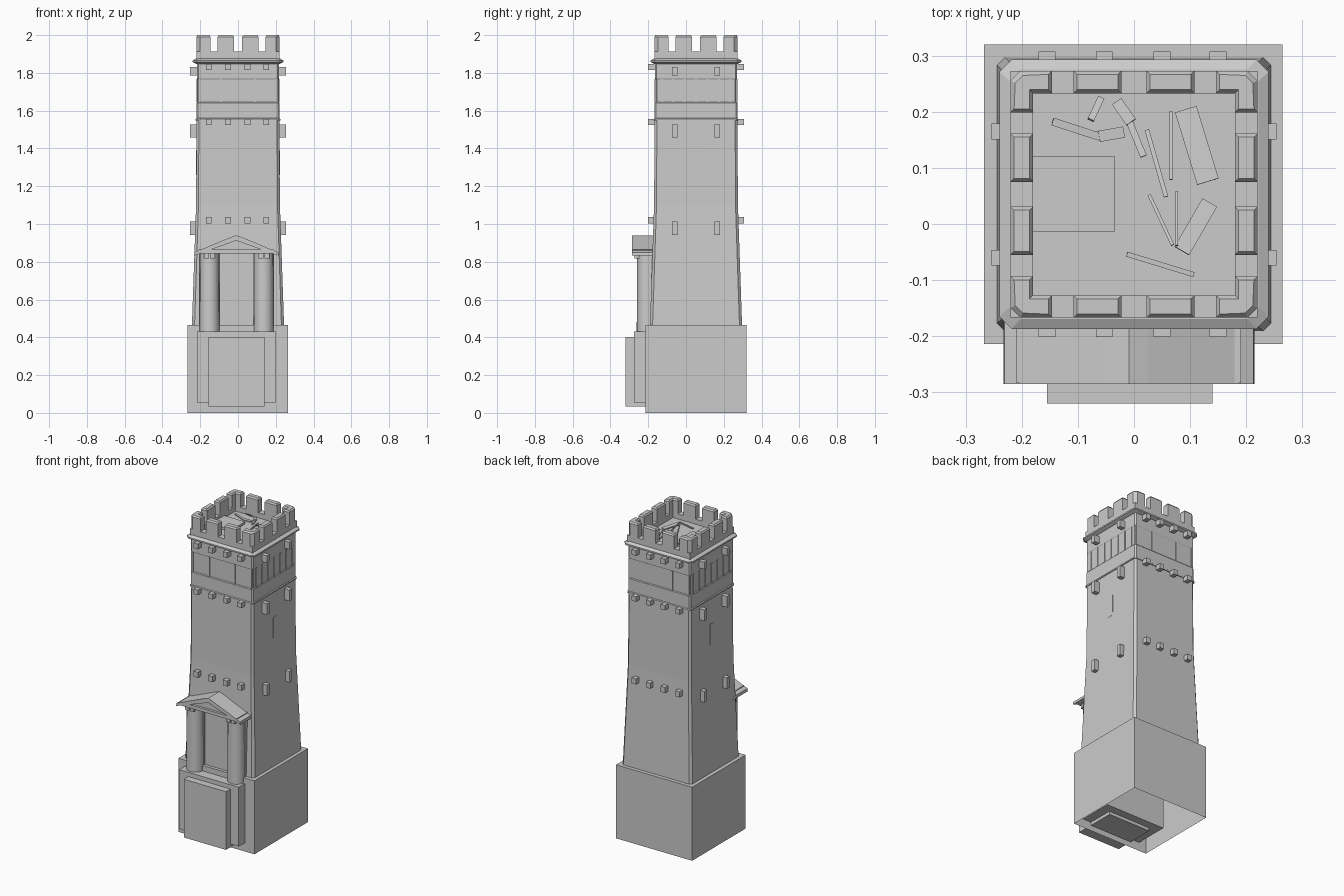
import bpy, bmesh, math
from mathutils import Matrix, Vector

if "Cube" in bpy.data.objects:
    bpy.data.objects.remove(bpy.data.objects["Cube"])

CY = 0.053  # tower centre in y


def finish(bm, name):
    bmesh.ops.recalc_face_normals(bm, faces=bm.faces[:])
    me = bpy.data.meshes.new(name)
    bm.to_mesh(me)
    bm.free()
    ob = bpy.data.objects.new(name, me)
    bpy.context.collection.objects.link(ob)
    return ob


def add_box(bm, x0, x1, y0, y1, z0, z1):
    m = Matrix.Translation(((x0 + x1) / 2, (y0 + y1) / 2, (z0 + z1) / 2)) @ Matrix.Diagonal((x1 - x0, y1 - y0, z1 - z0, 1))
    bmesh.ops.create_cube(bm, size=1, matrix=m)


def boxes(name, dims):
    bm = bmesh.new()
    for d in dims:
        add_box(bm, *d)
    return finish(bm, name)


def square_loft(name, levels, bottom=True):
    """Stack of chamfered squares: (half width, chamfer, z)."""
    bm = bmesh.new()
    rings = []
    for h, c, z in levels:
        k = h - c
        pts = [(k, -h), (h, -k), (h, k), (k, h), (-k, h), (-h, k), (-h, -k), (-k, -h)]
        rings.append([bm.verts.new((x, y + CY, z)) for x, y in pts])
    for a, b in zip(rings, rings[1:]):
        for i in range(8):
            j = (i + 1) % 8
            bm.faces.new((a[i], a[j], b[j], b[i]))
    bm.faces.new(rings[-1])
    if bottom:
        bm.faces.new(rings[0][::-1])
    return finish(bm, name)


def add_merlon(bm, pts, z0, z1, bev=0.009):
    """Prism with a chamfered top."""
    lo = [bm.verts.new((x, y, z0)) for x, y in pts]
    hi = [bm.verts.new((x, y, z1 - bev)) for x, y in pts]
    n = len(pts)
    for i in range(n):
        j = (i + 1) % n
        bm.faces.new((lo[i], lo[j], hi[j], hi[i]))
    top = bm.faces.new(hi)
    bm.normal_update()
    bmesh.ops.inset_individual(bm, faces=[top], thickness=bev, depth=bev)


def prism_y(name, pts, y0, y1):
    bm = bmesh.new()
    a = [bm.verts.new((x, y0, z)) for x, z in pts]
    b = [bm.verts.new((x, y1, z)) for x, z in pts]
    n = len(pts)
    for i in range(n):
        j = (i + 1) % n
        bm.faces.new((a[i], a[j], b[j], b[i]))
    bm.faces.new(a)
    bm.faces.new(b)
    return finish(bm, name)


# plinth, open underneath
bm = bmesh.new()
add_box(bm, -0.267, 0.265, -0.214, 0.32, 0, 0.465)
bmesh.ops.delete(bm, geom=[f for f in bm.faces if f.normal.z < -0.9], context='FACES_ONLY')
finish(bm, "plinth")

# tapering shaft and upper storey with cornice
square_loft("shaft", [(0.244, 0.014, 0.46), (0.222, 0.013, 1.1), (0.219, 0.012, 1.55)])
square_loft("upper_storey", [(0.224, 0.01, 1.548), (0.224, 0.01, 1.556), (0.219, 0.008, 1.56), (0.219, 0.008, 1.64),
                             (0.215, 0.008, 1.645), (0.215, 0.008, 1.765), (0.218, 0.008, 1.77), (0.218, 0.008, 1.85)])
square_loft("cornice", [(0.222, 0.02, 1.848), (0.24, 0.022, 1.857), (0.24, 0.022, 1.866), (0.222, 0.02, 1.876)])

# parapet wall
O, I = 0.22, 0.18
boxes("parapet", [(-O, O, CY - O, CY - I, 1.86, 1.912), (-O, O, CY + I, CY + O, 1.86, 1.912),
                  (-O, -I, CY - I, CY + I, 1.86, 1.912), (I, O, CY - I, CY + I, 1.86, 1.912)])

# merlons: an L corner and two merlons, turned to all four sides
bm = bmesh.new()
for q in range(4):
    rot = Matrix.Rotation(q * math.pi / 2, 2)
    c = 0.018
    corner = [(-O, -O + c), (-O + c, -O), (-0.146, -O), (-0.146, -I), (-I, -I), (-I, -0.146), (-O, -0.146)]
    mids = [[(s - 0.043, -O), (s + 0.043, -O), (s + 0.043, -I), (s - 0.043, -I)] for s in (-0.065, 0.065)]
    for poly in [corner] + mids:
        pts = [rot @ Vector(p) for p in poly]
        add_merlon(bm, [(p.x, p.y + CY) for p in pts], 1.905, 2.0)
finish(bm, "merlons")

# stone brackets on all faces
fb = []
for z0, z1, h in ((1.815, 1.848, 0.218), (1.525, 1.556, 0.219), (1.002, 1.037, 0.225)):
    for x in (-0.155, -0.053, 0.05, 0.15):
        for s in (-1, 1):
            a, b = sorted((CY + s * (h - 0.02), CY + s * 0.254))
            fb.append((x - 0.015, x + 0.015, a, b, z0, z1))
for z0, z1 in ((1.785, 1.83), (1.458, 1.528), (0.943, 1.013)):
    for y in (-0.06, 0.165):
        for s in (-1, 1):
            a, b = sorted((s * 0.2, s * 0.254))
            fb.append((a, b, y - 0.014, y + 0.014, z0, z1))
boxes("brackets", fb)

# thin upright battens in the upper recess
st = []
for s in (-1, 1):
    for x in (-0.205, -0.09, 0.09, 0.205):
        a, b = sorted((CY + s * 0.21, CY + s * 0.219))
        st.append((x - 0.006, x + 0.006, a, b, 1.642, 1.768))
    for k in range(7):
        y = CY - 0.18 + k * 0.06
        a, b = sorted((s * 0.21, s * 0.219))
        st.append((a, b, y - 0.006, y + 0.006, 1.642, 1.768))
boxes("battens", st)

# blind window on each side
boxes("side_windows", [(-0.2225, -0.21, 0.035, 0.075, 1.26, 1.39), (0.21, 0.2225, 0.035, 0.075, 1.26, 1.39)])

# entrance slabs
boxes("entrance_block", [(-0.218, 0.198, -0.276, 0.0, 0.055, 0.43)])
boxes("entrance_front", [(-0.155, 0.14, -0.32, -0.05, 0.035, 0.403)])

# portico columns, pilasters behind and lintel
for side, x in (("left", -0.151), ("right", 0.136)):
    bm = bmesh.new()
    bmesh.ops.create_cone(bm, cap_ends=True, segments=20, radius1=0.053, radius2=0.051, depth=0.42,
                          matrix=Matrix.Translation((x, -0.208, 0.635)))
    ob = finish(bm, side + "_column")
    for p in ob.data.polygons:
        p.use_smooth = len(p.vertices) == 4
    boxes(side + "_pilaster", [(x - 0.055, x + 0.055, -0.205, -0.15, 0.43, 0.845)])
    boxes(side + "_column_block", [(x - 0.028, x - 0.002, -0.272, -0.2, 0.818, 0.85),
                                   (x + 0.004, x + 0.03, -0.272, -0.2, 0.818, 0.85)])
boxes("doorway_panel", [(-0.1, 0.085, -0.195, -0.15, 0.43, 0.85)])

# pediment: recessed tympanum, sill and sloping roof
C = -0.009
prism_y("tympanum", [(C - 0.2, 0.845), (C + 0.2, 0.845), (C, 0.92)], -0.268, -0.15)
boxes("pediment_sill", [(C - 0.2, C + 0.2, -0.283, -0.15, 0.843, 0.864)])
prism_y("pediment_roof", [(C - 0.224, 0.832), (C - 0.222, 0.85), (C - 0.035, 0.928), (C, 0.94), (C + 0.035, 0.928),
                          (C + 0.222, 0.85), (C + 0.224, 0.832), (C, 0.912)], -0.285, -0.14)

# roof deck with hatch
boxes("roof_deck", [(-I, I, CY - I, CY + I, 1.86, 1.88)])
boxes("roof_hatch", [(-I, -0.035, -0.014, 0.121, 1.875, 1.895)])

# loose planks: x, y, length, width, heading, tilt
planks = [(0.112, 0.14, 0.135, 0.04, 107, 4), (0.11, -0.005, 0.1, 0.03, 60, 8), (0.04, 0.108, 0.125, 0.008, 106, 8),
          (0.066, 0.14, 0.125, 0.005, 90, 12), (0.048, 0.007, 0.1, 0.006, 115, 10), (0.076, 0.01, 0.1, 0.004, 90, 14),
          (0.047, -0.072, 0.125, 0.009, -17, 3), (-0.1, 0.168, 0.095, 0.014, -18, 5), (-0.04, 0.16, 0.045, 0.02, 10, 4),
          (-0.018, 0.2, 0.045, 0.02, 125, 6), (0.003, 0.155, 0.075, 0.012, 112, 8), (-0.068, 0.205, 0.05, 0.012, 65, 30)]
bm = bmesh.new()
for x, y, length, width, ang, tilt in planks:
    lift = 1.884 + 0.5 * length * math.sin(math.radians(tilt))
    m = (Matrix.Translation((x, y, lift)) @ Matrix.Rotation(math.radians(ang), 4, 'Z')
         @ Matrix.Rotation(math.radians(tilt), 4, 'Y') @ Matrix.Diagonal((length, width, 0.006, 1)))
    bmesh.ops.create_cube(bm, size=1, matrix=m)
finish(bm, "loose_planks")
